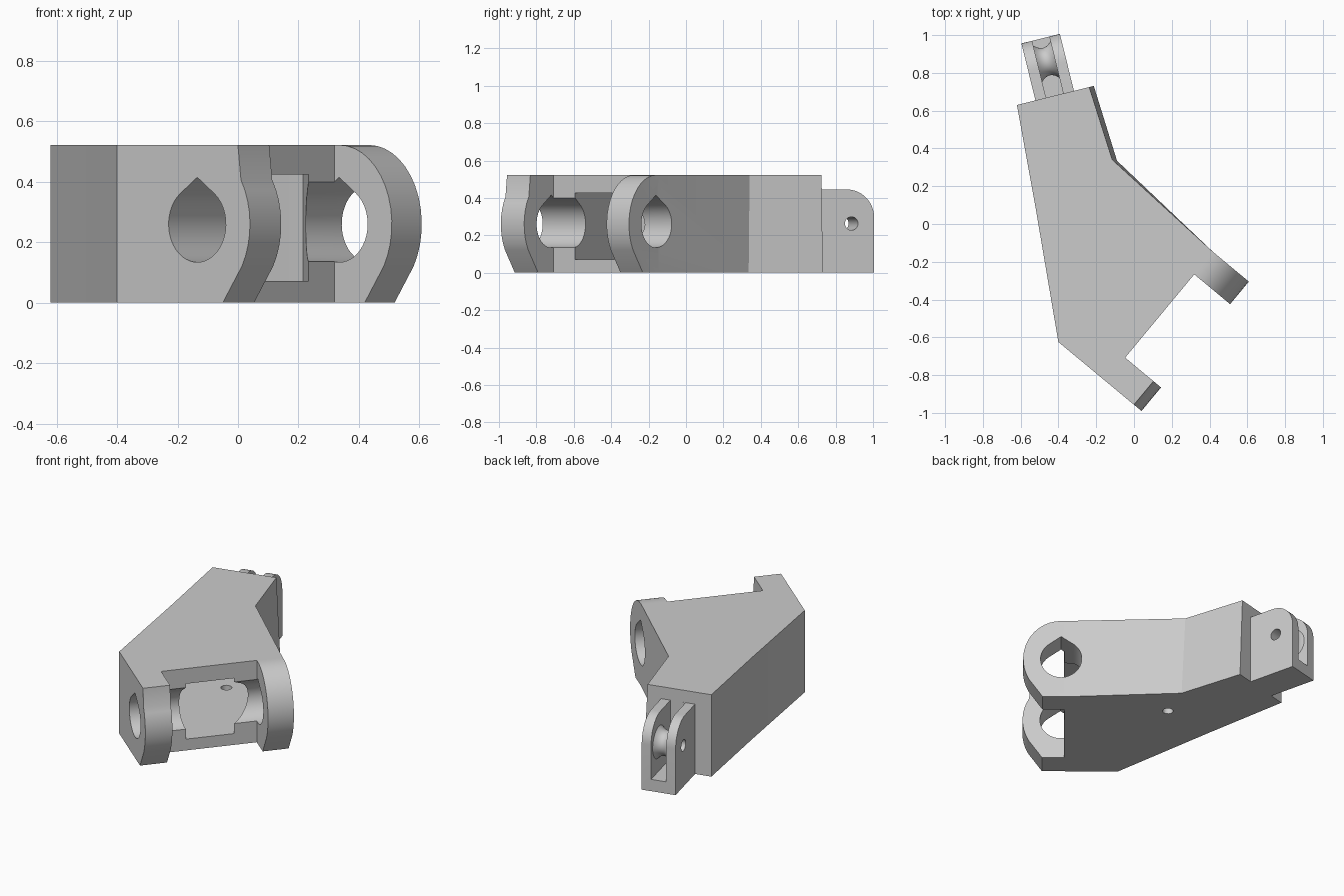
import bpy, bmesh, math
from mathutils import Vector

if "Cube" in bpy.data.objects:
    bpy.data.objects.remove(bpy.data.objects["Cube"])

grey = bpy.data.materials.new("plain grey")
grey.use_nodes = True
COLOUR = (0.6, 0.6, 0.6, 1)
grey.diffuse_color = COLOUR
grey.node_tree.nodes["Principled BSDF"].inputs["Base Color"].default_value = COLOUR

HEIGHT = 0.522
AXIS_Z = 0.26
Z = Vector((0, 0, 1))


def loft(name, rings, closed=False):
    """Skin equal-length rings of points and cap (or close) the ends."""
    bm = bmesh.new()
    loops = [[bm.verts.new(p) for p in ring] for ring in rings]
    n = len(loops[0])
    for a, b in zip(loops, loops[1:]):
        for i in range(n):
            j = (i + 1) % n
            bm.faces.new((a[i], a[j], b[j], b[i]))
    bm.faces.new(loops[0])
    bm.faces.new(loops[-1])
    bmesh.ops.recalc_face_normals(bm, faces=bm.faces)
    mesh = bpy.data.meshes.new(name)
    bm.to_mesh(mesh)
    bm.free()
    mesh.materials.append(grey)
    obj = bpy.data.objects.new(name, mesh)
    bpy.context.scene.collection.objects.link(obj)
    return obj


def prism(name, outline, z0, z1):
    return loft(name, [[(x, y, z) for x, y in outline] for z in (z0, z1)])


def plate(name, profile, origin, along, across, a, b):
    """Extrude an (along, z) profile from a to b in the across direction."""
    return loft(name, [[origin + along * u + Z * z + across * t for u, z in profile]
                       for t in (a, b)])


def arc(cu, cz, ru, rz, start, end, steps):
    angles = [math.radians(start + (end - start) * i / steps) for i in range(steps + 1)]
    return [(cu + ru * math.cos(a), cz + rz * math.sin(a)) for a in angles]


def combine(target, tool, operation):
    mod = target.modifiers.new(tool.name, "BOOLEAN")
    mod.operation, mod.object, mod.solver = operation, tool, "EXACT"
    tool.hide_render = True
    bpy.context.view_layer.objects.active = target
    bpy.ops.object.modifier_apply(modifier=mod.name)
    bpy.data.objects.remove(tool)


# Hinge frame: U points out along the arms, T runs along the hinge pin
tilt = math.radians(39.7)
U = Vector((math.cos(tilt), -math.sin(tilt), 0))
T = Vector((math.sin(tilt), math.cos(tilt), 0))
HINGE = Vector((-0.135, -0.845, 0))
NEAR, FAR, OUTER = 0.162, 0.735, 0.89


def at(u, t):
    return (HINGE + U * u + T * t).xy[:]


# Main body, the outer side leaning in slightly towards the top
front_side = [at(-0.345, 0), at(-0.02, 0), at(-0.02, OUTER)]
left_side = [(-0.62, 0.63), (-0.52, 0.08)]
bottom = front_side + [(-0.09, 0.335), (-0.213, 0.731)] + left_side
top = front_side + [(-0.115, 0.34), (-0.237, 0.725)] + left_side
body = loft("body", [[(x, y, 0) for x, y in bottom], [(x, y, HEIGHT) for x, y in top]])

# Hinge arms: one square on top, one fully rounded, both tapered underneath
nose = (0.227, AXIS_Z)
near_profile = [(-0.1, 0), (0.11, 0)] + arc(0, AXIS_Z, 0.227, 0.262, -32, 34, 8) + \
    [(0.175, HEIGHT), (-0.1, HEIGHT)]
far_profile = [(-0.1, 0), (0.11, 0)] + arc(0, AXIS_Z, 0.227, 0.262, -32, 90, 14) + \
    [(-0.1, HEIGHT)]
combine(body, plate("near_arm", near_profile, HINGE, U, T, 0, NEAR), "UNION")
combine(body, plate("far_arm", far_profile, HINGE, U, T, FAR, OUTER), "UNION")

# Hollow inside, opening between the arms, with a drain hole below
cavity = [at(0.1, 0.31), at(0.1, 0.6), at(-0.02, 0.6), (0.215, -0.07), (-0.18, 0.29),
          (-0.28, 0.5), (-0.45, 0.42), (-0.4, 0), (-0.28, -0.38), at(-0.02, 0.31)]
combine(body, prism("cavity", cavity, 0.072, 0.425), "DIFFERENCE")
drain = arc(-0.165, 0.118, 0.032, 0.032, 0, 345, 23)
combine(body, prism("drain_hole", drain, -0.1, 0.2), "DIFFERENCE")

# Teardrop pin bore through both arms
bore = arc(0, AXIS_Z, 0.123, 0.126, 127, 413, 36) + [(0, 0.415)]
combine(body, plate("pin_bore", bore, HINGE, U, T, -0.1, 1.0), "DIFFERENCE")

# Rear fork: V points backwards, W along its small pin
W = Vector((0.971, 0.239, 0))
V = Vector((-0.239, 0.971, 0))
FORK = Vector((-0.42, 0.68, 0))
PIN_V = 0.185
fork_profile = [(-0.05, 0), (0.31, 0)] + arc(0.16, 0.295, 0.15, 0.15, 0, 90, 12) + [(-0.05, 0.445)]
fork = plate("rear_fork", fork_profile, FORK, V, W, -0.105, 0.105)
slot = [(0.0, 0.075), (0.5, 0.075), (0.5, 0.6), (0.0, 0.6)]
combine(fork, plate("fork_slot", slot, FORK, V, W, -0.047, 0.047), "DIFFERENCE")

# Waisted spool between the fork cheeks
rings = []
for i in range(13):
    w = -0.06 + 0.01 * i
    r = 0.075 + 0.04 * (w / 0.06) ** 2
    rings.append([FORK + V * v + Z * z + W * w
                  for v, z in arc(PIN_V, AXIS_Z, r, r, 0, 350, 35)])
combine(fork, loft("spool", rings), "UNION")
pin_hole = arc(PIN_V, AXIS_Z + 0.003, 0.036, 0.036, 0, 345, 23)
combine(fork, plate("pin_hole", pin_hole, FORK, V, W, -0.3, 0.3), "DIFFERENCE")

# Smooth the round parts and keep the edges crisp
for obj in (body, fork):
    bpy.ops.object.select_all(action="DESELECT")
    obj.select_set(True)
    bpy.context.view_layer.objects.active = obj
    bpy.ops.object.shade_smooth_by_angle(angle=math.radians(25))
